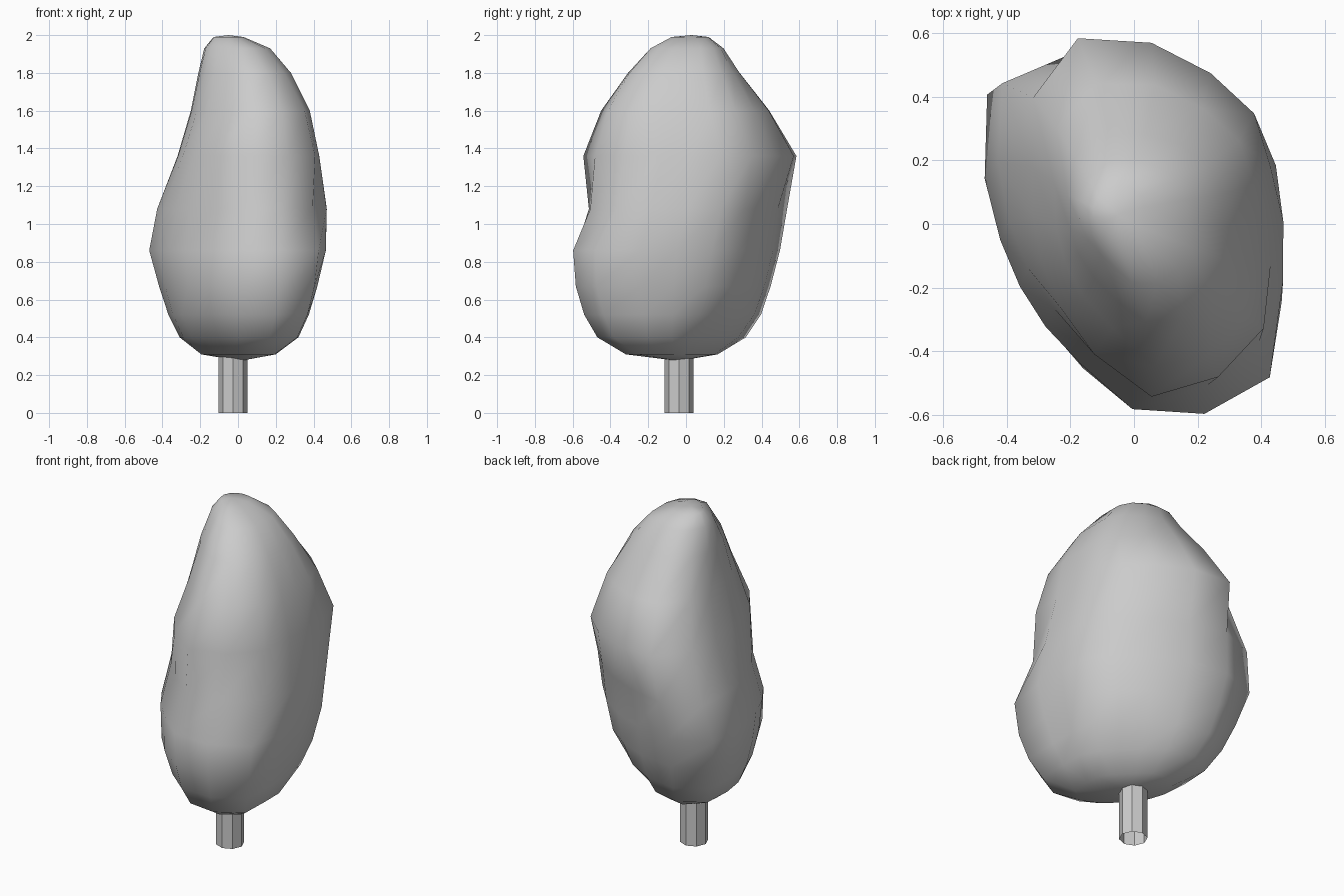
import bpy, bmesh, math

if "Cube" in bpy.data.objects:
    bpy.data.objects.remove(bpy.data.objects["Cube"])

SIDES = 16

# Directions in degrees, and the foliage extent in each of them per height
DIRS = [math.radians(d) for d in (0, 45, 67.5, 90, 135, 180, 202.5, 225, 270, 315)]
RINGS = {
    0.31: (.20, .11, .15, .19, .19, .20, .18, .19, .32, .33),
    0.40: (.32, .21, .27, .32, .39, .31, .30, .32, .47, .52),
    0.52: (.375, .31, .34, .40, .50, .37, .35, .39, .54, .60),
    0.67: (.42, .39, .39, .45, .59, .42, .385, .435, .585, .64),
    0.86: (.465, .43, .43, .50, .645, .475, .41, .43, .60, .65),
    1.08: (.47, .455, .46, .54, .63, .43, .365, .37, .525, .54),
    1.36: (.43, .515, .56, .60, .565, .32, .32, .38, .55, .53),
    1.60: (.38, .42, .44, .46, .41, .25, .25, .28, .47, .46),
    1.80: (.28, .30, .29, .29, .28, .21, .20, .21, .31, .33),
    1.93: (.17, .20, .20, .20, .20, .18, .16, .14, .19, .20),
    1.99: (.03, .08, .11, .12, .14, .13, .11, .08, .08, .05),
}


def ring_points(z, extents):
    """Rounded outline that touches the extent in each direction."""
    cx = (extents[0] - extents[5]) / 2
    cy = (extents[3] - extents[8]) / 2
    local = [h - cx * math.cos(a) - cy * math.sin(a) for h, a in zip(extents, DIRS)]
    points = []
    for k in range(SIDES):
        t = 2 * math.pi * k / SIDES
        s = sum((max(math.cos(t - a), 0) / h) ** 20 for a, h in zip(DIRS, local))
        r = s ** (-1 / 20)
        points.append((cx + r * math.cos(t), cy + r * math.sin(t), z))
    return points


def fan(bm, ring, tip, flip):
    v = bm.verts.new(tip)
    for i in range(SIDES):
        a, b = ring[i], ring[(i + 1) % SIDES]
        bm.faces.new((b, a, v) if flip else (a, b, v))


# Foliage: stacked outlines closed by a low tip at both ends
bm = bmesh.new()
rings = [[bm.verts.new(p) for p in ring_points(z, e)] for z, e in RINGS.items()]
for lower, upper in zip(rings, rings[1:]):
    for i in range(SIDES):
        j = (i + 1) % SIDES
        bm.faces.new((lower[i], lower[j], upper[j], upper[i]))
fan(bm, rings[0], (0.01, -0.04, 0.275), True)
fan(bm, rings[-1], (-0.05, 0.03, 2.0), False)
for f in bm.faces:
    f.smooth = True
mesh = bpy.data.meshes.new("foliage")
bm.to_mesh(mesh)
bm.free()
foliage = bpy.data.objects.new("foliage", mesh)
bpy.context.collection.objects.link(foliage)

# Trunk: open flat-sided octagon tube reaching just into the foliage
bpy.ops.mesh.primitive_cylinder_add(vertices=8, radius=0.076, depth=0.32,
                                    end_fill_type='NOTHING',
                                    location=(-0.026, -0.037, 0.16))
bpy.context.object.name = "trunk"
